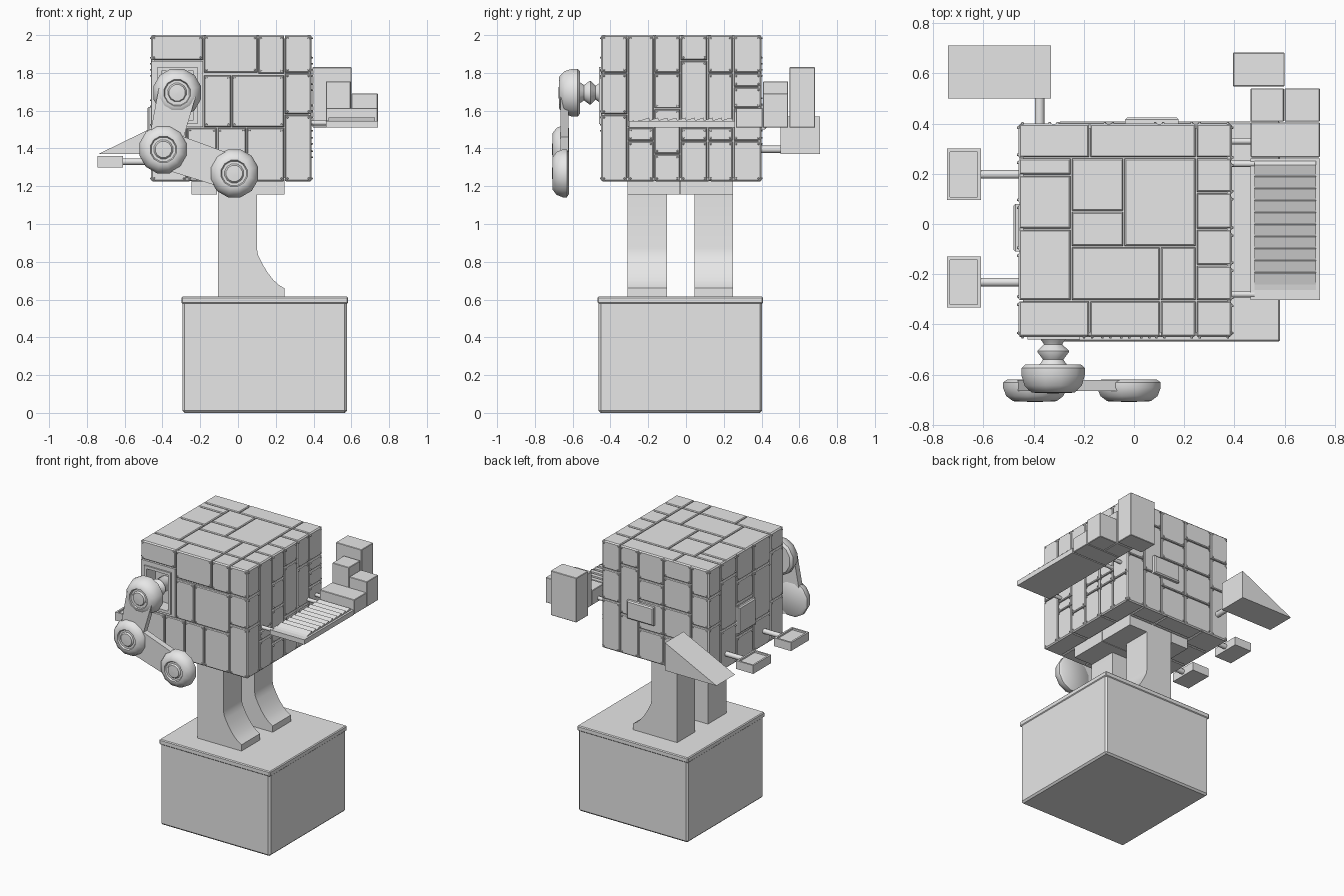
import bpy, bmesh, math
from mathutils import Vector

if "Cube" in bpy.data.objects:
    bpy.data.objects.remove(bpy.data.objects["Cube"])

grey = bpy.data.materials.new("light_grey")
grey.diffuse_color = (0.8, 0.8, 0.8, 1)
grey.use_nodes = True
grey.node_tree.nodes["Principled BSDF"].inputs["Base Color"].default_value = grey.diffuse_color


def finish(name, bm, smooth=False):
    bmesh.ops.recalc_face_normals(bm, faces=bm.faces[:])
    me = bpy.data.meshes.new(name)
    bm.to_mesh(me)
    bm.free()
    me.materials.append(grey)
    ob = bpy.data.objects.new(name, me)
    bpy.context.collection.objects.link(ob)
    if smooth:
        bpy.ops.object.select_all(action='DESELECT')
        ob.select_set(True)
        bpy.context.view_layer.objects.active = ob
        bpy.ops.object.shade_smooth_by_angle(angle=math.radians(40))
    return ob


def add_box(bm, x0, x1, y0, y1, z0, z1):
    v = [bm.verts.new((x, y, z)) for z in (z0, z1) for x, y in ((x0, y0), (x1, y0), (x1, y1), (x0, y1))]
    for f in ((3, 2, 1, 0), (4, 5, 6, 7), (0, 1, 5, 4), (1, 2, 6, 5), (2, 3, 7, 6), (3, 0, 4, 7)):
        bm.faces.new([v[i] for i in f])


def box(name, *boxes, bevel=0.0):
    bm = bmesh.new()
    for b in boxes:
        add_box(bm, *b)
    if bevel:
        bmesh.ops.bevel(bm, geom=bm.edges[:], offset=bevel, segments=1, affect='EDGES')
    return finish(name, bm)


def extrude(name, pts, to3d, a, b, smooth=False):
    """Extrude a 2D outline; to3d maps (u, v, depth) to a point."""
    bm = bmesh.new()
    lo = [bm.verts.new(to3d(u, v, a)) for u, v in pts]
    hi = [bm.verts.new(to3d(u, v, b)) for u, v in pts]
    bm.faces.new(lo)
    bm.faces.new(hi[::-1])
    for i in range(len(pts)):
        j = (i + 1) % len(pts)
        bm.faces.new((lo[i], lo[j], hi[j], hi[i]))
    return finish(name, bm, smooth)


def lathe(name, origin, axis, prof, n=12):
    """Turn a profile of (radius, distance) around an axis."""
    bm = bmesh.new()
    q = Vector(axis).to_track_quat('Z', 'Y')
    rings = []
    for r, d in prof:
        rings.append([bm.verts.new(Vector(origin) + q @ Vector((r * math.cos(2 * math.pi * (i + .5) / n),
                      r * math.sin(2 * math.pi * (i + .5) / n), d))) for i in range(n)])
    for a, b in zip(rings, rings[1:]):
        for i in range(n):
            bm.faces.new((a[i], a[(i + 1) % n], b[(i + 1) % n], b[i]))
    bm.faces.new(rings[0])
    bm.faces.new(rings[-1])
    return finish(name, bm, True)


def columns(edges, cuts):
    """Panels in columns: each column has its own list of cuts."""
    return [(u0, u1, v0, v1) for u0, u1, c in zip(edges, edges[1:], cuts) for v1, v0 in zip(c, c[1:])]


def panels(name, rects, to3d, rivets=True, gap=0.003, deep=0.02, bev=0.005):
    bm = bmesh.new()
    for u0, u1, v0, v1 in rects:
        loops = []
        for g, w in ((gap, -deep), (gap, -bev), (gap + bev, 0)):
            loops.append([bm.verts.new(to3d(u, v, w)) for u, v in
                          ((u0 + g, v0 + g), (u1 - g, v0 + g), (u1 - g, v1 - g), (u0 + g, v1 - g))])
        for a, b in zip(loops, loops[1:]):
            for i in range(4):
                bm.faces.new((a[i], a[(i + 1) % 4], b[(i + 1) % 4], b[i]))
        bm.faces.new(loops[-1])
        bm.faces.new(loops[0])
        # small hexagonal rivets in the corners
        if rivets:
            for cu in (u0 + .016, u1 - .016):
                for cv in (v0 + .016, v1 - .016):
                    r = [[bm.verts.new(to3d(cu + s * math.cos(k * math.pi / 3), cv + s * math.sin(k * math.pi / 3), w))
                          for k in range(6)] for s, w in ((.006, -.002), (.004, .006))]
                    for i in range(6):
                        bm.faces.new((r[0][i], r[0][(i + 1) % 6], r[1][(i + 1) % 6], r[1][i]))
                    bm.faces.new(r[1])
    return finish(name, bm)


X0, X1, Y0, Y1, Z0, Z1 = -.46, .39, -.45, .40, 1.225, 2.0
front = lambda u, v, w: (u, Y0 - w, v)
back = lambda u, v, w: (u, Y1 + w, v)
right = lambda u, v, w: (X1 + w, u, v)
left = lambda u, v, w: (X0 - w, u, v)
top = lambda u, v, w: (u, v, Z1 + w)
under = lambda u, v, w: (u, v, Z0 - w)

# pedestal with lid and chamfered foot
box("pedestal", (-.295, .577, -.463, .403, 0, .6), bevel=.012)
box("pedestal_lid", (-.30, .582, -.468, .408, .578, .615), bevel=.006)

# legs with a curved toe
leg = [(-.105, .61), (.245, .61), (.245, .66)]
leg += [(.245 - .145 * t, .66 + .07 * t + .12 * t ** 2.2) for t in (.2, .4, .6, .75, .88, .96)]
leg += [(.10, .87), (.10, 1.17), (-.105, 1.17)]
for side, a, b in (("front", -.31, -.10), ("back", .045, .25)):
    extrude(side + "_leg", leg, lambda u, v, d: (u, d, v), a, b, True)
box("hip_plates", (-.245, -.11, -.31, .25, 1.155, 1.24), (-.107, .245, -.31, -.032, 1.155, 1.24),
    (-.107, .245, -.028, .25, 1.155, 1.24))

# cube core, with a socket left open for the arm
c = .018
ax0, ax1, az0, az1 = -.405, -.235, 1.55, 1.81
box("body_core", (X0 + c, X1 - c, -.36, Y1 - c, Z0 + c, Z1 - c),
    (X0 + c, ax0, Y0 + c, -.36, Z0 + c, Z1 - c), (ax1, X1 - c, Y0 + c, -.36, Z0 + c, Z1 - c),
    (ax0, ax1, Y0 + c, -.36, Z0 + c, az0), (ax0, ax1, Y0 + c, -.36, az1, Z1 - c))

# armour panels on each face
panels("front_panels", columns([-.183, .105, .246, .39], [[2, 1.8], [2, 1.795], [2, 1.8, 1.58, 1.225]])
       + columns([-.183, -.035, .246], [[1.79, 1.51]] * 2)
       + columns([-.46, -.27, -.11, .045, .246], [[1.51, 1.225]] * 4) + [(-.46, -.183, 1.865, 2)], front)
sx0, sx1 = X0 + .003, -.186
box("arm_socket_surround", (sx0, ax0, Y0, -.43, 1.513, 1.862), (ax1, sx1, Y0, -.43, 1.513, 1.862),
    (ax0, ax1, Y0, -.43, 1.513, az0), (ax0, ax1, Y0, -.43, az1, 1.862))
box("arm_socket_frame", (-.425, ax0, -.46, -.43, 1.53, 1.83), (ax1, -.215, -.46, -.43, 1.53, 1.83),
    (ax0, ax1, -.46, -.43, 1.53, az0), (ax0, ax1, -.46, -.43, az1, 1.83))
ycols = [-.45, -.31, -.17, -.03, .115, .25, .40]
panels("right_panels", columns(ycols, [[2, 1.8, 1.58, 1.225], [2, 1.51, 1.44, 1.225], [2, 1.8, 1.61, 1.37, 1.225],
       [2, 1.865, 1.51, 1.44, 1.225], [2, 1.8, 1.51, 1.44, 1.225], [2, 1.8, 1.725, 1.615, 1.44, 1.225]]), right)
panels("left_panels", columns([-.45, -.305, -.11, .08, .26, .40], [[2, 1.865, 1.51, 1.225], [2, 1.8, 1.44, 1.225],
       [2, 1.8, 1.64, 1.4, 1.225], [2, 1.865, 1.51, 1.225], [2, 1.8, 1.58, 1.225]]), left)
panels("back_panels", columns([-.46, -.32, -.1, .1, .246, .39], [[2, 1.8, 1.58, 1.225], [2, 1.865, 1.65, 1.44, 1.225],
       [2, 1.8, 1.65, 1.44, 1.225], [2, 1.865, 1.51, 1.225], [2, 1.8, 1.58, 1.225]]), back)
panels("top_panels", columns([-.46, -.177, .247, .39], [[.4, .263]] * 3)
       + columns([-.46, -.25], [[.263, .195, -.02, -.305]]) + columns([-.25, -.04], [[.263, .05, -.09]])
       + [(-.04, .247, -.09, .263), (-.25, .105, -.305, -.09), (.105, .247, -.305, -.09)]
       + columns([.247, .39], [[.263, .125, -.02, -.165, -.305]])
       + columns([-.46, -.177, .105, .247, .39], [[-.305, -.45]] * 4), top, rivets=False)
panels("underside_panels", columns([-.46, -.25, .05, .247, .39],
       [[.4, .2, -.02, -.305, -.45], [.4, .263, -.305, -.45], [.4, .263, -.305, -.45], [.4, .125, -.165, -.45]]),
       under, rivets=False)

# raised plates on the left and back faces
panels("left_plate", [(-.11, .08, 1.43, 1.62)], lambda u, v, w: left(u, v, w + .02), False, 0, .03, .008)
panels("back_plate", [(-.035, .177, 1.50, 1.63)], lambda u, v, w: back(u, v, w + .025), False, 0, .03, .008)

# console on the right: ribbed tray and stepped blocks
box("console_tray", (.465, .74, -.303, .26, 1.51, 1.545))
ribs = [(-.29, 1.54)]
for i in range(10):
    y = -.24 + i * .048
    ribs += [(y, 1.549), (y + .044, 1.563)]
ribs += [(.25, 1.549), (.25, 1.54)]
extrude("console_ribs", ribs, lambda u, v, d: (d, u, v), .48, .725)
box("console_blocks", (.465, .74, .265, .405, 1.51, 1.615), (.465, .597, .408, .54, 1.51, 1.755),
    (.60, .74, .408, .54, 1.51, 1.69), (.395, .60, .548, .683, 1.51, 1.83), bevel=.003)
rod = [(.013, 0), (.013, 1)]
for i, y in enumerate((-.28, .24, .33)):
    lathe(f"console_rod_{i}", (.37, y, 1.535), (1, 0, 0), [(.013, 0), (.013, .11)], 10)

# two pedals on the left, each a block with a sunken top
for i, (a, b) in enumerate(((-.333, -.13), (.095, .30))):
    x0, x1, t = -.745, -.61, .013
    box(f"pedal_{i}", (x0, x1, a, b, 1.30, 1.348), (x0, x0 + t, a, b, 1.348, 1.36), (x1 - t, x1, a, b, 1.348, 1.36),
        (x0 + t, x1 - t, a, a + t, 1.348, 1.36), (x0 + t, x1 - t, b - t, b, 1.348, 1.36))
    lathe(f"pedal_rod_{i}", (-.62, (a + b) / 2, 1.33), (1, 0, 0), [(.018, 0), (.018, .18)], 10)

# wedge on the back, held by a rod
extrude("wedge", [(-.33, 1.57), (-.33, 1.37), (-.74, 1.37)], lambda u, v, d: (u, d, v), .50, .71)
lathe("wedge_rod", (-.376, .38, 1.395), (0, 1, 0), [(.02, 0), (.02, .13)], 10)

# jointed arm on the front
P = [(-.322, 1.695), (-.395, 1.395), (-.02, 1.268)]
lathe("shoulder_neck", (P[0][0], -.36, P[0][1]), (0, -1, 0),
      [(.05, 0), (.05, .07), (.06, .09), (.04, .115), (.038, .12), (.065, .145), (.065, .15), (.042, .18), (.06, .205)])
disc = [(.115, 0), (.131, .012), (.131, .035), (.118, .07), (.09, .092), (.072, .094), (.066, .084),
        (.052, .084), (.044, .094), (.01, .096)]
for n, (x, z), y, s in (("shoulder", P[0], -.56, 1.2), ("elbow", P[1], -.62, .93), ("wrist", P[2], -.62, .93)):
    lathe(n + "_joint", (x, y, z), (0, -1, 0), [(r, d * s) for r, d in disc])
for n, a, b, wa, wb in (("upper_arm", P[0], P[1], .10, .085), ("forearm", P[1], P[2], .10, .09)):
    a, b = Vector(a), Vector(b)
    d = (b - a).normalized()
    k = Vector((-d.y, d.x))
    extrude(n, [tuple(a + k * wa), tuple(b + k * wb), tuple(b - k * wb), tuple(a - k * wa)],
            lambda u, v, w: (u, w, v), -.665, -.622)
